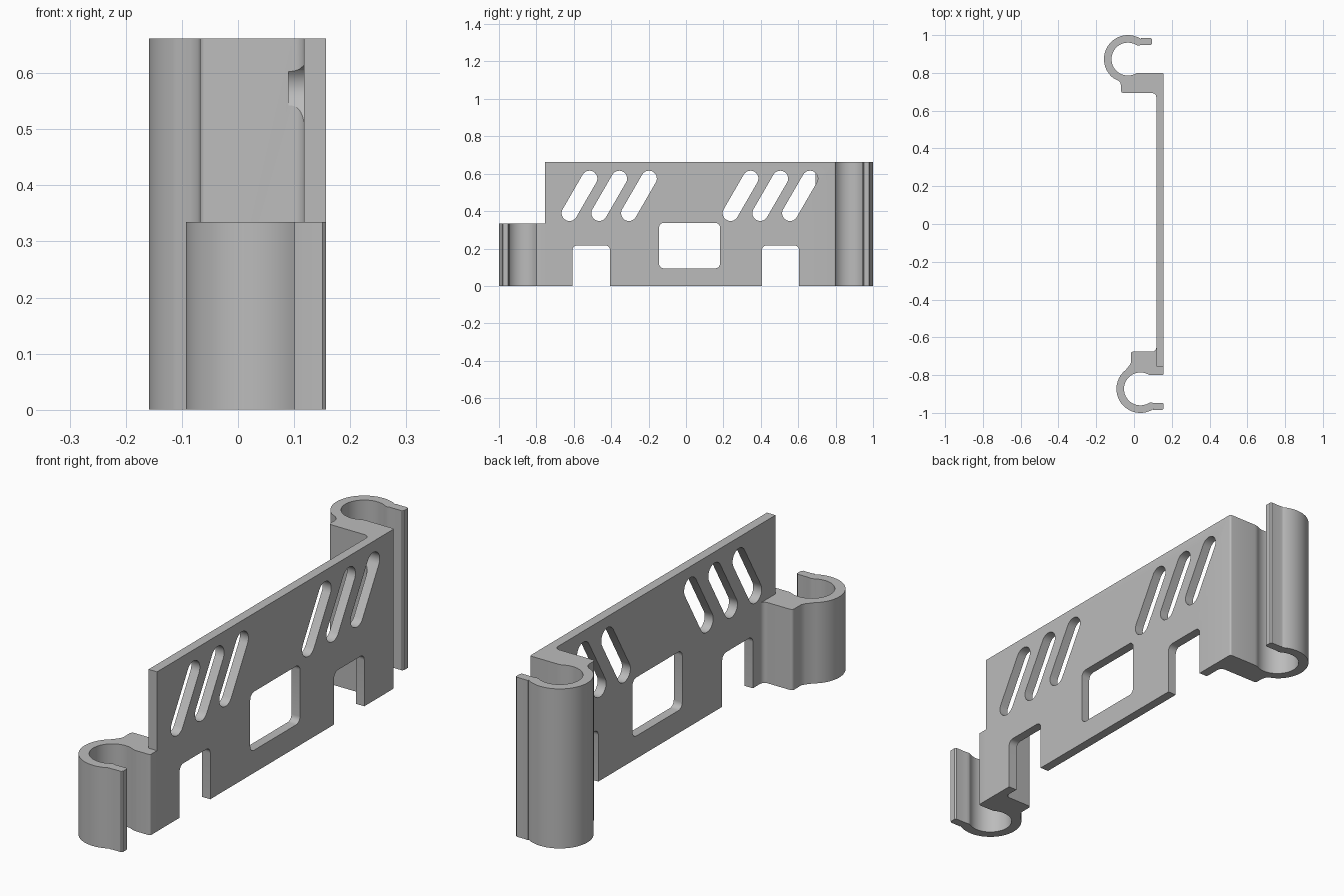
import bpy, bmesh
from math import sin, cos, radians, atan2, degrees

if "Cube" in bpy.data.objects:
    bpy.data.objects.remove(bpy.data.objects["Cube"])


def arc(cx, cy, r, a0, a1, n):
    return [(cx + r * cos(radians(a0 + (a1 - a0) * i / n)),
             cy + r * sin(radians(a0 + (a1 - a0) * i / n))) for i in range(n + 1)]


def add_prism(bm, points):
    """Close a 3D loop pair (bottom, top) into a solid."""
    low = [bm.verts.new(p) for p in points[0]]
    high = [bm.verts.new(p) for p in points[1]]
    bm.faces.new(low)
    bm.faces.new(high)
    for i in range(len(low)):
        j = (i + 1) % len(low)
        bm.faces.new((low[i], low[j], high[j], high[i]))


def finish(bm, name):
    bmesh.ops.recalc_face_normals(bm, faces=bm.faces)
    me = bpy.data.meshes.new(name)
    bm.to_mesh(me)
    bm.free()
    ob = bpy.data.objects.new(name, me)
    bpy.context.collection.objects.link(ob)
    return ob


def boolean(ob, other, op):
    mod = ob.modifiers.new(op.lower(), 'BOOLEAN')
    mod.operation, mod.object, mod.solver = op, other, 'EXACT'
    bpy.context.view_layer.objects.active = ob
    bpy.ops.object.modifier_apply(modifier=mod.name)
    bpy.data.objects.remove(other)


X_IN, X_OUT = 0.118, 0.157          # faces of the thin plate
R_OUT, R_IN = 0.127, 0.087          # clip ring radii


def clip(name, cx, cy, side, left, base, plate_end, height, fillet, lip):
    """Clip ring, lip, mounting block and plate as one plan profile.
    v runs outward from the ring centre; side mirrors it in y."""
    u_in, u_out = X_IN - cx, X_OUT - cx
    c = 0.012
    p = [(lip, 0.080), (lip, 0.105), (lip - 0.006, 0.111), (0.080, 0.111), (0.067, 0.113)]
    p += arc(0, 0, R_OUT, 57, 232, 36)                       # outside of ring
    p += [(left - 0.016, -0.113), (left - 0.004, -0.126), (left, -0.142)] if left > -0.045 else \
         [(left - 0.008, -0.125), (left, -0.140)]
    p += arc(left + c, base + c, c, 180, 270, 5)             # block corner
    p += arc(u_in - fillet, base - fillet, fillet, 90, 0, 6)  # inside fillet
    p += [(u_in, plate_end), (u_out, plate_end)]
    p += arc(u_out - 0.008, -0.081, 0.008, 0, 90, 4)
    p += [(0.062, -0.073), (0.052, -0.0735)]
    p += arc(0, 0, R_IN, -60, -302, 40)                      # inside of ring
    p += [(0.056, 0.0735 - 0.002), (0.066, 0.074), (lip - 0.006, 0.074)]
    loop = [(cx + u, side * (cy + v)) for u, v in p]
    bm = bmesh.new()
    add_prism(bm, [[(x, y, z) for x, y in loop] for z in (0, height)])
    return finish(bm, name)


# Tall clip with the long plate, and the short clip at the other end
bracket = clip("bracket_plate_with_clips", -0.032, 0.873, 1, -0.036, -0.180,
               -0.755 - 0.873, 0.662, 0.022, 0.127)
short_clip = clip("short_clip", 0.034, 0.873, -1, -0.050, -0.198,
                  -0.222, 0.335, 0.020, 0.123)
boolean(bracket, short_clip, 'UNION')

# Openings through the plate
bm = bmesh.new()


def opening(loop):
    add_prism(bm, [[(x, y, z) for y, z in loop] for x in (0.09, 0.2)])


def rounded_rect(y0, y1, z0, z1, r=0.025):
    return (arc(y1 - r, z1 - r, r, 0, 90, 6) + arc(y0 + r, z1 - r, r, 90, 180, 6)
            + arc(y0 + r, z0 + r, r, 180, 270, 6) + arc(y1 - r, z0 + r, r, 270, 360, 6))


opening(rounded_rect(-0.144, 0.182, 0.094, 0.337))           # window
for y0, y1 in ((-0.607, -0.406), (0.406, 0.604)):            # foot notches
    opening(rounded_rect(y0, y1, -0.2, 0.217))
dy, dz, r = 0.107, 0.185, 0.042
tilt = degrees(atan2(dz, dy))
for start in (-0.623, 0.238):                                # slanted vents
    for i in range(3):
        y, z = start + 0.159 * i, 0.389
        opening(arc(y + dy, z + dz, r, tilt - 90, tilt + 90, 14)
                + arc(y, z, r, tilt + 90, tilt + 270, 14))
boolean(bracket, finish(bm, "opening_cutter"), 'DIFFERENCE')

# Colour and shading
grey = bpy.data.materials.new("light grey")
grey.diffuse_color = (0.5, 0.5, 0.5, 1)
grey.use_nodes = True
grey.node_tree.nodes["Principled BSDF"].inputs["Base Color"].default_value = grey.diffuse_color
bracket.data.materials.clear()
bracket.data.materials.append(grey)
for poly in bracket.data.polygons:
    poly.material_index = 0
bpy.ops.object.select_all(action='DESELECT')
bracket.select_set(True)
bpy.context.view_layer.objects.active = bracket
bpy.ops.object.shade_smooth_by_angle(angle=radians(30))
